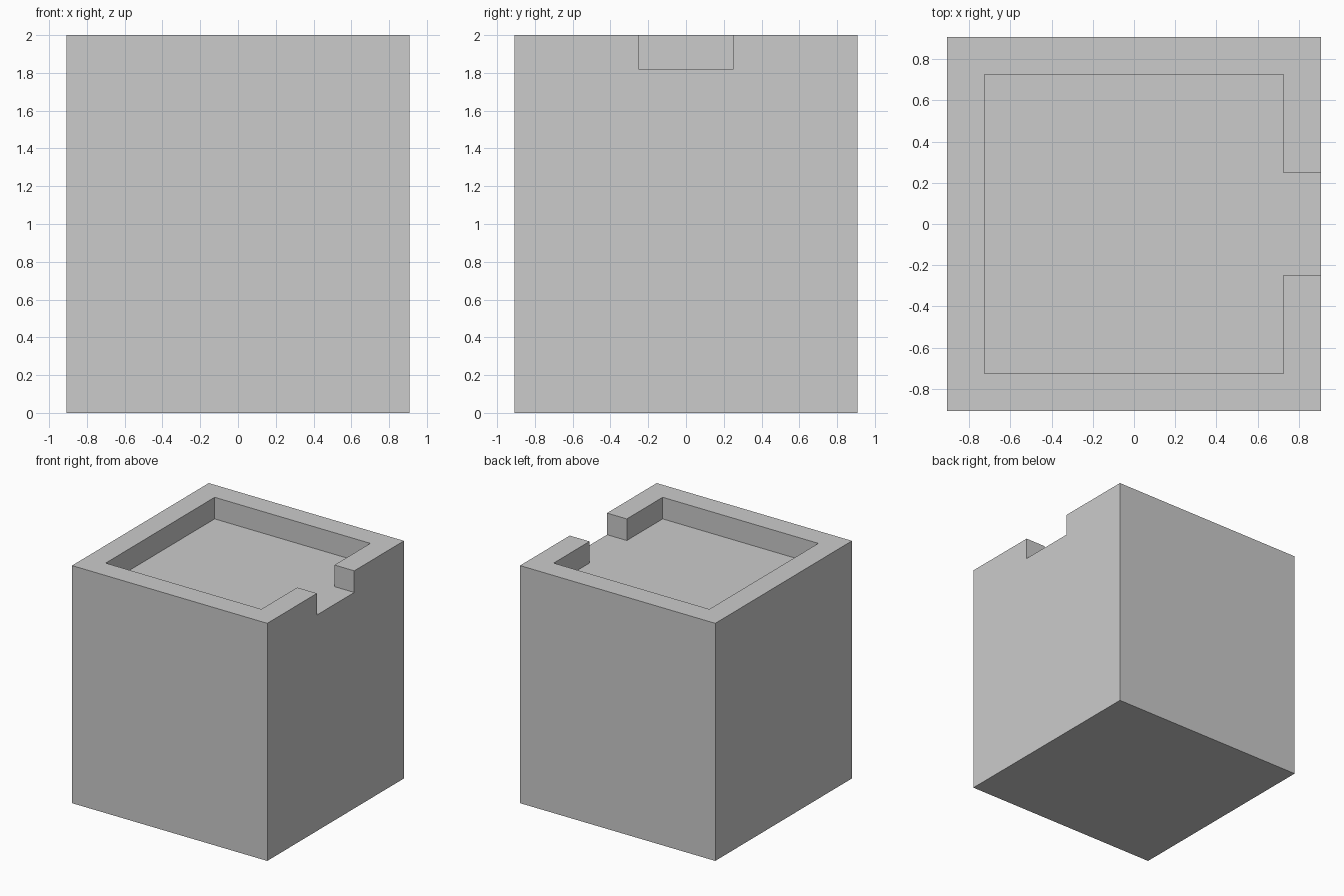
import bpy, bmesh

if "Cube" in bpy.data.objects:
    bpy.data.objects.remove(bpy.data.objects["Cube"])

HALF = 0.909      # outer half width
INNER = 0.725     # inner half width of the parapet
GAP = 0.248       # half width of the opening on the +x side
ROOF = 1.818      # roof deck height
TOP = 2.0


def extrude_outline(name, outline, z0, z1):
    """Make a closed flat-faced prism from an outline seen from above."""
    bm = bmesh.new()
    face = bm.faces.new([bm.verts.new((x, y, z0)) for x, y in outline])
    result = bmesh.ops.extrude_face_region(bm, geom=[face])
    verts = [v for v in result["geom"] if isinstance(v, bmesh.types.BMVert)]
    bmesh.ops.translate(bm, verts=verts, vec=(0, 0, z1 - z0))
    bmesh.ops.recalc_face_normals(bm, faces=bm.faces)
    mesh = bpy.data.meshes.new(name)
    bm.to_mesh(mesh)
    bm.free()
    obj = bpy.data.objects.new(name, mesh)
    bpy.context.collection.objects.link(obj)
    return obj


# Solid block up to the roof deck
extrude_outline("tower_block",
                [(-HALF, -HALF), (HALF, -HALF), (HALF, HALF), (-HALF, HALF)],
                0, ROOF)

# C-shaped parapet with an opening on the right side
half = [(HALF, GAP), (HALF, HALF), (-HALF, HALF)]
inner = [(-INNER, INNER), (INNER, INNER), (INNER, GAP)]
outline = (half + [(x, -y) for x, y in reversed(half)]
           + [(x, -y) for x, y in reversed(inner)] + inner)
extrude_outline("parapet", outline, ROOF, TOP)
